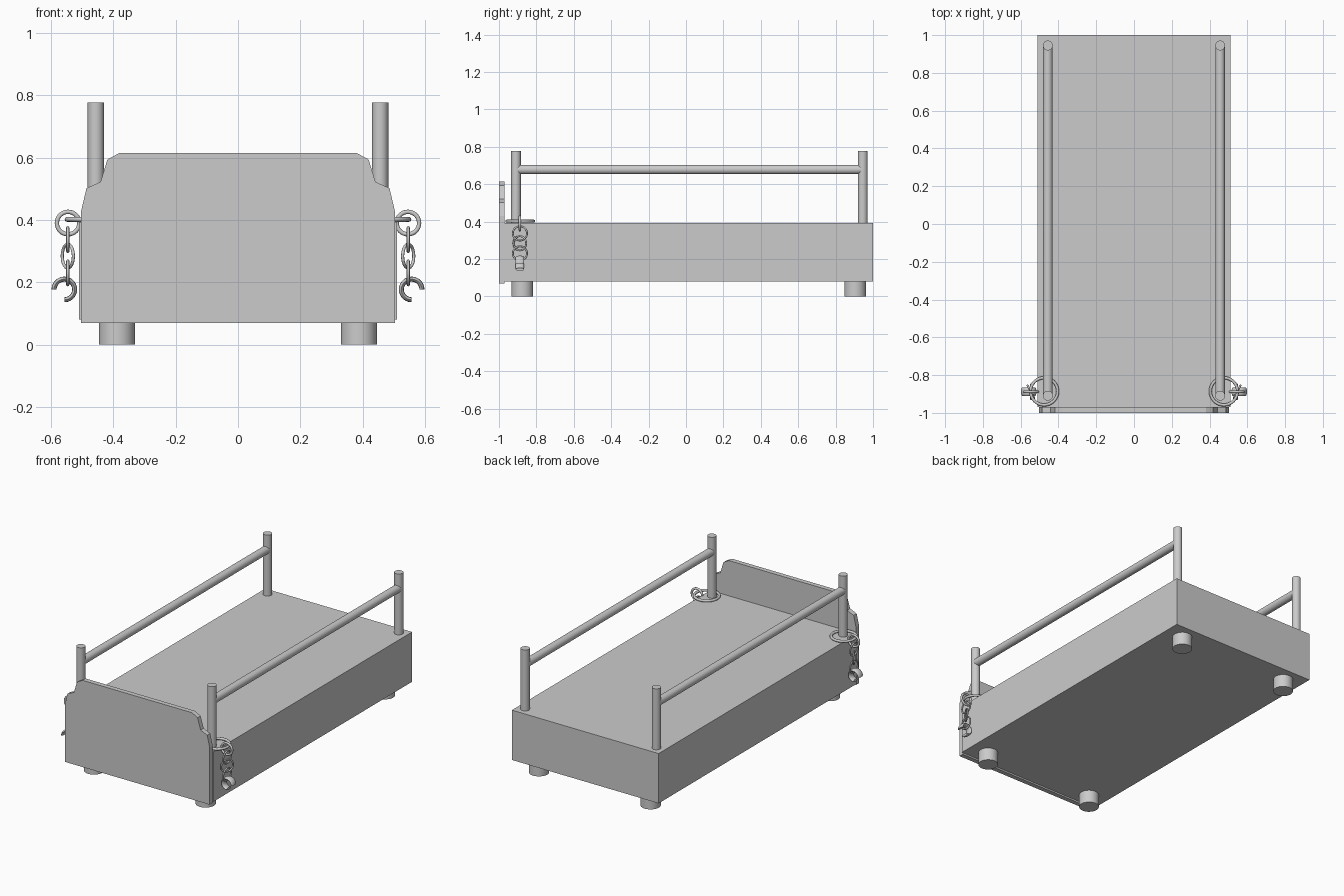
import bpy, bmesh, math
from mathutils import Matrix, Vector

if "Cube" in bpy.data.objects:
    bpy.data.objects.remove(bpy.data.objects["Cube"])

grey = bpy.data.materials.new("plain grey")
grey.use_nodes = True
COLOUR = (0.6, 0.6, 0.6, 1)
grey.diffuse_color = COLOUR
grey.node_tree.nodes["Principled BSDF"].inputs["Base Color"].default_value = COLOUR


def finish(bm, name, smooth=False):
    bmesh.ops.recalc_face_normals(bm, faces=bm.faces)
    mesh = bpy.data.meshes.new(name)
    bm.to_mesh(mesh)
    bm.free()
    mesh.materials.append(grey)
    obj = bpy.data.objects.new(name, mesh)
    bpy.context.collection.objects.link(obj)
    if smooth:
        bpy.ops.object.select_all(action='DESELECT')
        obj.select_set(True)
        bpy.context.view_layer.objects.active = obj
        bpy.ops.object.shade_smooth_by_angle(angle=math.radians(40))
    return obj


def box(name, low, high):
    bm = bmesh.new()
    low, high = Vector(low), Vector(high)
    size = Matrix.Diagonal((high - low).to_4d())
    bmesh.ops.create_cube(bm, size=1, matrix=Matrix.Translation((low + high) / 2) @ size)
    return finish(bm, name)


def rod(name, start, end, radius):
    bm = bmesh.new()
    start, end = Vector(start), Vector(end)
    axis = end - start
    turn = axis.to_track_quat('Z', 'Y').to_matrix().to_4x4()
    bmesh.ops.create_cone(bm, cap_ends=True, segments=32, radius1=radius, radius2=radius,
                          depth=axis.length, matrix=Matrix.Translation((start + end) / 2) @ turn)
    return finish(bm, name, True)


def link(name, centre, radius, thick, turn, sweep=360, width=None):
    """Ring, or open hook, made by sweeping an ellipse round the local z axis."""
    bm = bmesh.new()
    width = width or thick
    steps, sides = 32, 12
    closed = sweep == 360
    loops = []
    for i in range(steps if closed else steps + 1):
        a = math.radians(sweep) * i / steps
        loop = []
        for j in range(sides):
            b = math.tau * j / sides
            r = radius + thick * math.cos(b)
            loop.append(bm.verts.new((r * math.cos(a), r * math.sin(a), width * math.sin(b))))
        loops.append(loop)
    for i in range(steps):
        one, two = loops[i], loops[(i + 1) % len(loops)]
        for j in range(sides):
            k = (j + 1) % sides
            bm.faces.new((one[j], two[j], two[k], one[k]))
    if not closed:
        bm.faces.new(loops[0])
        bm.faces.new(loops[-1])
    bm.transform(Matrix.Translation(centre) @ turn)
    return finish(bm, name, True)


# Bed box
box("bed_box", (-0.51, -0.97, 0.08), (0.51, 1, 0.393))

# Shaped front board
half = [(0.503, 0.07), (0.503, 0.43), (0.486, 0.502), (0.441, 0.522), (0.419, 0.594), (0.38, 0.615)]
outline = half + [(-x, z) for x, z in reversed(half)]
bm = bmesh.new()
face = bm.faces.new([bm.verts.new((x, -1, z)) for x, z in outline])
sides = bmesh.ops.extrude_face_region(bm, geom=[face])
bmesh.ops.translate(bm, vec=(0, 0.03, 0),
                    verts=[v for v in sides["geom"] if isinstance(v, bmesh.types.BMVert)])
finish(bm, "front_board")

upright = Matrix.Rotation(math.radians(90), 4, 'X')
CHAIN_Y = -0.888

for side, s in (("left", 1), ("right", -1)):
    # Feet, posts and rail
    for end, foot_y, post_y in (("front", -0.875, -0.909), ("back", 0.905, 0.945)):
        rod(f"{side}_{end}_foot", (s * 0.388, foot_y, 0), (s * 0.388, foot_y, 0.085), 0.058)
        rod(f"{side}_{end}_post", (s * 0.456, post_y, 0.38), (s * 0.456, post_y, 0.776), 0.026)
    rod(f"{side}_rail", (s * 0.456, -0.909, 0.678), (s * 0.456, 0.945, 0.678), 0.025)

    # Chain hanging from a ring round the front post
    def spin(angle):
        return Matrix.Rotation(math.radians(s * angle), 4, 'Z') @ upright
    link(f"{side}_post_ring", (s * 0.476, -0.886, 0.402), 0.072, 0.008, Matrix.Identity(4))
    link(f"{side}_chain_top", (s * 0.545, CHAIN_Y, 0.39), 0.036, 0.007, spin(0))
    for i, (z, angle) in enumerate(((0.337, 90), (0.284, 62), (0.23, 90))):
        link(f"{side}_chain_link_{i + 1}", (s * 0.546, CHAIN_Y, z), 0.038, 0.005, spin(angle))
    # Open hook, gap facing out and down
    mirror = Matrix.Diagonal((s, 1, 1, 1))
    link(f"{side}_hook", (s * 0.557, CHAIN_Y, 0.177), 0.033, 0.008, mirror @ upright, 270, 0.023)
